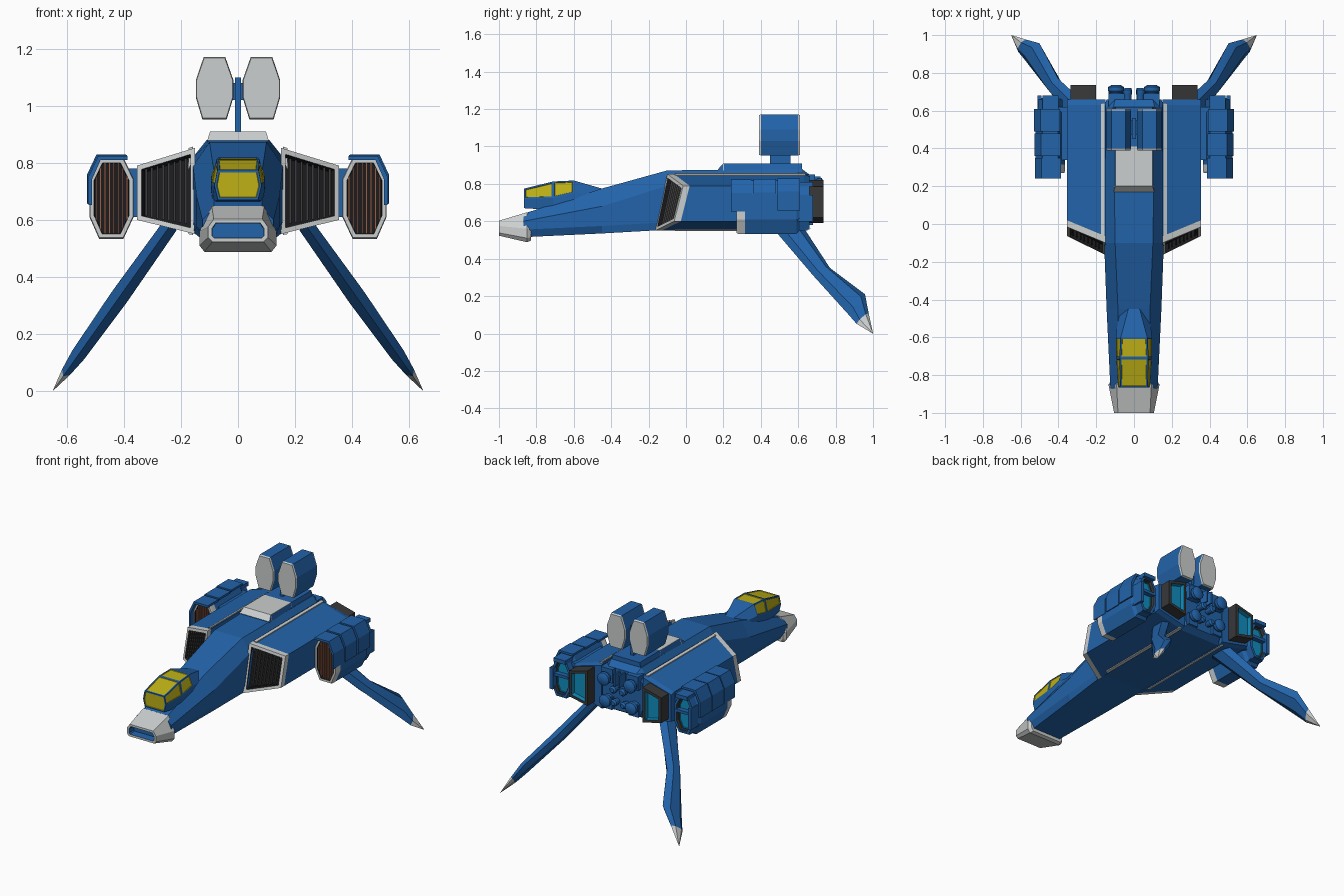
import bpy, bmesh, math
from mathutils import Vector as V

if "Cube" in bpy.data.objects:
    bpy.data.objects.remove(bpy.data.objects["Cube"])


def material(name, r, g, b):
    m = bpy.data.materials.new(name)
    m.diffuse_color = (r, g, b, 1)
    m.use_nodes = True
    m.node_tree.nodes["Principled BSDF"].inputs["Base Color"].default_value = m.diffuse_color
    return m


MATS = [material("hull blue", .016, .125, .40), material("light grey", .60, .62, .62),
        material("black", .012, .012, .014), material("dark grey", .04, .04, .042),
        material("canopy yellow", .52, .44, .008), material("exhaust cyan", .005, .27, .52),
        material("grille brown", .30, .12, .07)]
BLUE, GREY, BLACK, DARK, YELLOW, CYAN, BROWN = range(7)


def loft(name, rings, bands=BLUE, caps=(BLUE, BLUE), panels=(), mirror=False, smooth=False):
    """Skin equal-sized rings; panels = (face test, inset, depth, material)."""
    bm = bmesh.new()
    vs = [[bm.verts.new(p) for p in r] for r in rings]
    n = len(rings[0])
    for k in range(len(rings) - 1):
        for i in range(n):
            j = (i + 1) % n
            f = bm.faces.new((vs[k][i], vs[k][j], vs[k + 1][j], vs[k + 1][i]))
            f.material_index = bands if isinstance(bands, int) else bands[k]
    for r, c in ((vs[0], caps[0]), (vs[-1], caps[1])):
        bm.faces.new(r).material_index = c
    bmesh.ops.recalc_face_normals(bm, faces=bm.faces[:])
    for test, inset, depth, mat in panels:
        for f in [f for f in bm.faces if test(f.normal, f.calc_center_median())]:
            bmesh.ops.inset_individual(bm, faces=[f], thickness=inset, use_even_offset=True)
            f.material_index = mat
            if depth:
                bmesh.ops.inset_individual(bm, faces=[f], thickness=.002, depth=-depth)
    me = bpy.data.meshes.new(name)
    bm.to_mesh(me)
    bm.free()
    for m in MATS:
        me.materials.append(m)
    ob = bpy.data.objects.new(name, me)
    bpy.context.collection.objects.link(ob)
    if mirror:
        ob.modifiers.new("mirror", 'MIRROR')
    if smooth:
        bpy.ops.object.select_all(action='DESELECT')
        ob.select_set(True)
        bpy.context.view_layer.objects.active = ob
        bpy.ops.object.shade_smooth_by_angle(angle=math.radians(35))
    return ob


def at_y(profile, y, s=1.0):
    """Place an x-z profile at depth y, scaled about its centre."""
    cx = (min(p[0] for p in profile) + max(p[0] for p in profile)) / 2
    cz = (min(p[1] for p in profile) + max(p[1] for p in profile)) / 2
    return [(cx + (x - cx) * s, y, cz + (z - cz) * s) for x, z in profile]


def box(name, x0, x1, y0, y1, z0, z1, mat=BLUE, mirror=False):
    p = [(x0, z0), (x1, z0), (x1, z1), (x0, z1)]
    return loft(name, [at_y(p, y0), at_y(p, y1)], mat, (mat, mat), mirror=mirror)


def tube(name, x, z, steps, mat=BLUE, sides=12, mirror=True):
    """Turned part along y; steps = (y, radius)."""
    rings = [[(x + r * math.cos(a * math.tau / sides), y, z + r * math.sin(a * math.tau / sides))
              for a in range(sides)] for y, r in steps]
    return loft(name, rings, mat, (mat, mat), mirror=mirror, smooth=True)


def sym(half):
    """Close a right-hand half outline by reflecting it."""
    return half + [(-x, z) for x, z in reversed(half)]


def front(n, c):
    return n.y < -.6


def back(n, c):
    return n.y > .8


# fuselage: y, belly width, side width, roof width, belly z, shoulder z, roof z
hull = [(-.87, .10, .125, .085, .515, .60, .640), (-.45, .13, .145, .085, .535, .68, .775),
        (-.10, .155, .158, .100, .555, .79, .872), (.62, .155, .158, .110, .555, .82, .880),
        (.66, .13, .145, .100, .58, .80, .850)]
loft("fuselage", [at_y(sym([(wb, zb), (w, zb + .04), (w, zs), (wt, zt)]), y)
                  for y, wb, w, wt, zb, zs, zt in hull])

# nose with recessed slot
nose_back = sym([(.118, .488), (.135, .51), (.135, .56), (.092, .648)])
nose_front = sym([(.09, .523), (.105, .538), (.105, .575), (.085, .603)])
loft("nose", [at_y(nose_front, -1), at_y(nose_back, -.85), at_y(nose_back, -.83, .9)], GREY,
     (GREY, GREY), [(lambda n, c: n.y < -.95, .014, .05, BLUE)])

# cockpit canopy with inset panes
canopy = [(-.865, .07, .67, .083, .72, .072, .775), (-.71, .09, .66, .094, .725, .075, .813),
          (-.60, .095, .69, .095, .75, .070, .818), (-.45, .09, .70, .08, .745, .03, .775)]
loft("canopy", [at_y(sym([(a, b), (c, d), (e, f)]), y) for y, a, b, c, d, e, f in canopy],
     panels=[(lambda n, c: front(n, c) or (c.y < -.62 and n.z > .15), .008, .003, YELLOW)])

# raised spine plate: light front part, blue rear part
spine = [[(-.11, y, .86), (.11, y, .86), (w, y, z), (-w, y, z)]
         for y, w, z in ((.17, .108, .878), (.20, .098, .91), (.41, .098, .91), (.62, .098, .91))]
loft("spine_plate", spine, [GREY, GREY, BLUE],
     panels=[(lambda n, c: abs(n.x) > .5 and c.y < .45, .002, 0, BLUE)])

# side nacelles with swept intakes
ib, it = V((.15, -.165, .55)), V((.15, -.10, .853))
ot, obm = V((.355, -.015, .79)), V((.355, -.063, .60))
lip = [ib, it, ot, obm]
loft("nacelle", [lip, [p + V((0, .035, 0)) for p in lip], [V((p.x, .63, p.z)) for p in lip],
                 [V((p.x, .66, .70 + (p.z - .70) * .92)) for p in lip]],
     [GREY, BLUE, BLUE], (GREY, BLUE),
     [(lambda n, c: n.y < -.5 and c.y < 0, .018, .04, BLACK)], mirror=True)
for i in range(8):
    t = .16 + i * .097
    lo, hi = ib.lerp(obm, t), it.lerp(ot, t)
    lo, hi = lo.lerp(hi, .1), hi.lerp(lo, .1)
    loft(f"intake_slat_{i}", [[p + V((dx, dy, 0)) for dx, dy in
                              ((-.004, .012), (.004, .012), (.004, .045), (-.004, .045))]
                             for p in (lo, hi)], DARK, (DARK, DARK), mirror=True)

# light seam around each nacelle root
seam = [(.157, .547), (.174, .550), (.174, .852), (.157, .857)]
loft("nacelle_seam", [at_y(seam, -.06), at_y(seam, .64)], GREY, (GREY, GREY), mirror=True)

# main exhausts
ex = [(.20, .59), (.335, .62), (.335, .785), (.20, .82)]
loft("main_exhaust", [at_y(ex, .63, .9), at_y(ex, .66), at_y(ex, .735)], DARK, (DARK, DARK),
     [(back, .018, .03, CYAN)], mirror=True)

# outer pods
pod = [(.402, .818), (.485, .818), (.521, .744), (.521, .61), (.487, .533), (.402, .533),
       (.366, .61), (.366, .744)]
loft("pod", [at_y(pod, .27, .97), at_y(pod, .28), at_y(pod, .315), at_y(pod, .59),
             at_y(pod, .61, .86), at_y(pod, .66, .84)], [GREY, GREY, BLUE, BLUE, BLUE], (GREY, BLUE),
     [(front, .014, .025, BLACK), (back, .016, .02, DARK), (back, .008, .005, CYAN)], mirror=True)
for i in range(8):
    x = .389 + i * .0155
    h = .125 - max(0, abs(x - .4435) - .035) * 1.9
    box(f"pod_slat_{i}", x - .003, x + .003, .278, .30, .676 - h, .676 + h, BROWN, True)
box("pod_tail_bar", .39, .497, .635, .666, .685, .703, BLUE, True)
box("pod_link", .33, .40, .34, .62, .61, .78, BLUE, True)

# stepped armour shells over the pods, and rear brackets
shell = [(.385, .822), (.488, .822), (.522, .75), (.522, .65), (.510, .65), (.510, .74),
         (.48, .808), (.385, .808)]
for i, (y0, y1) in enumerate(((.24, .35), (.36, .48), (.49, .61))):
    d = .002 + .003 * i
    pts = [(x + d, z + d) for x, z in shell]
    loft(f"pod_armour_{i}", [at_y(pts, y0), at_y(pts, y1)], mirror=True)
box("pod_top_bracket", .40, .485, .59, .68, .785, .81, BLUE, True)
box("pod_side_bracket", .49, .512, .59, .68, .60, .74, BLUE, True)
box("pod_low_bracket", .41, .48, .56, .65, .55, .575, BLUE, True)

# twin launcher boxes on a pylon
lb = [(.045, 1.172), (.12, 1.172), (.148, 1.09), (.148, 1.03), (.125, .952), (.04, .952),
      (.016, 1.03), (.016, 1.09)]
loft("launcher_box", [at_y(lb, .39, .96), at_y(lb, .40), at_y(lb, .60), at_y(lb, .61, .96)],
     [GREY, BLUE, GREY], (GREY, GREY), mirror=True)
box("launcher_pylon", -.011, .011, .45, .56, .88, 1.10)
box("launcher_link", -.03, .03, .47, .55, 1.02, 1.08)

# lower fins: upper edge y z, lower edge y z, half thickness
fin = [(.62, .58, .45, .58, .028), (.77, .35, .68, .31, .032), (.957, .21, .87, .10, .026),
       (.977, .107, .912, .052, .017), (1.0, .002, .998, .0, .001)]
nrm = V((.815, 0, .58))


def fin_ring(uy, uz, ly, lz, t):
    u, l = V((.65 - .71 * uz, uy, uz)), V((.65 - .71 * lz, ly, lz))
    if t < .005:
        t = 0.0008
        nn = V((-1, 0, 0))
    else:
        nn = nrm
    return [l, l.lerp(u, .25) - nn * t, l.lerp(u, .75) - nn * t, u,
            l.lerp(u, .75) + nn * t, l.lerp(u, .25) + nn * t] if nn is nrm else \
           [l, l.lerp(u, .25) + nn * t, l.lerp(u, .75) + nn * t, u,
            l.lerp(u, .75), l.lerp(u, .25)]


loft("lower_fin", [fin_ring(*f) for f in fin], [BLUE, BLUE, BLUE, GREY], (BLUE, GREY),
     mirror=True, smooth=True)

# rear machinery between the exhausts
box("rear_block", .05, .135, .62, .69, .76, .85, BLUE, True)
box("rear_lower_block", .06, .13, .62, .68, .58, .66, BLUE, True)
for name, x, z, r, y in (("upper_thruster", .095, .79, .042, .735),
                         ("lower_thruster", .095, .64, .040, .72),
                         ("inner_thruster", .034, .73, .024, .72),
                         ("small_thruster", .034, .64, .022, .71)):
    tube(name, x, z, ((.64, r * .8), (y - .04, r * .8), (y - .03, r), (y - .01, r), (y, r * .6)))
box("rear_rib", .012, .022, .64, .72, .76, .84, BLUE, True)
